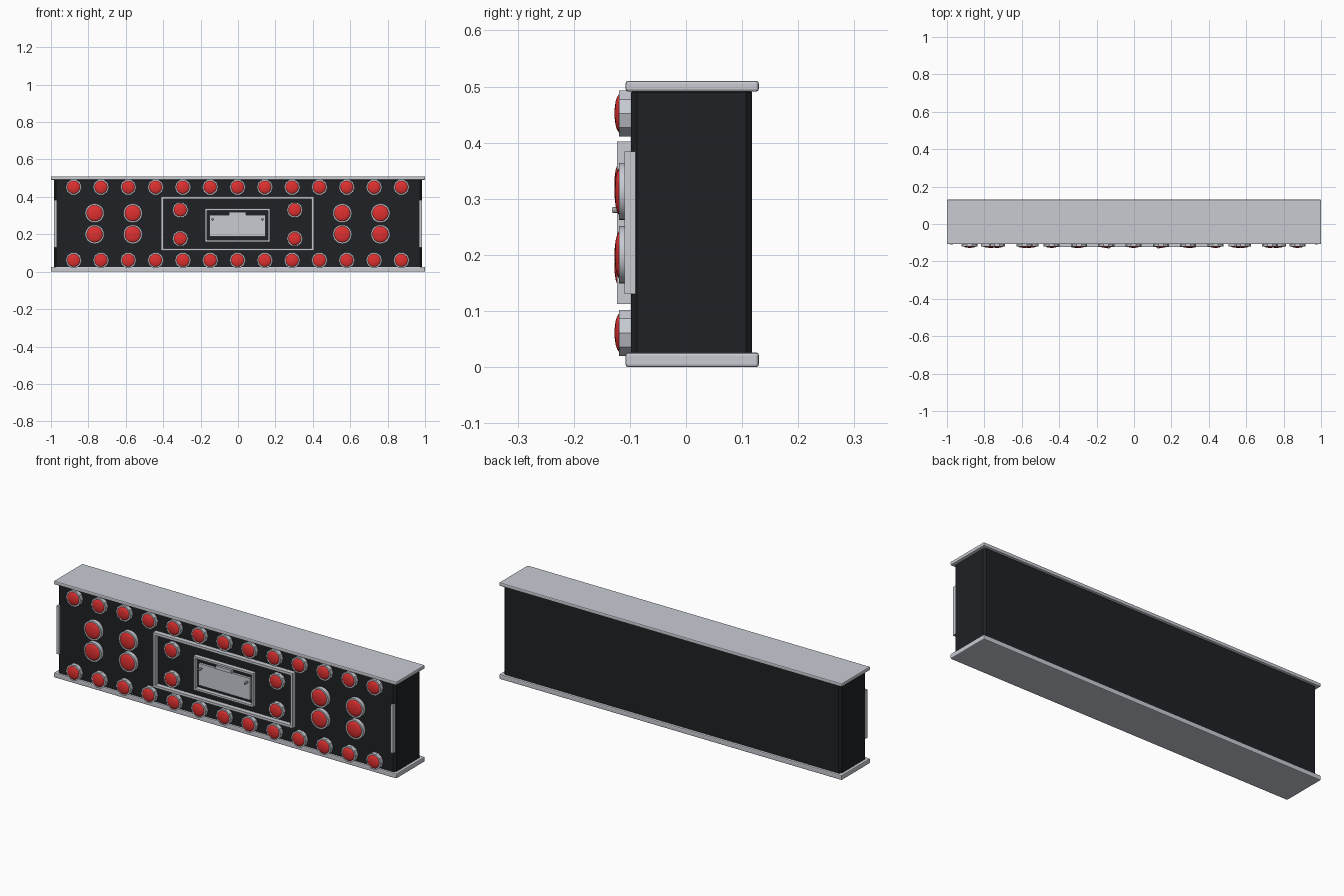
import bpy, math

if "Cube" in bpy.data.objects:
    bpy.data.objects.remove(bpy.data.objects["Cube"])

CX = -0.0025  # centre of the light pattern


def mat(name, col):
    m = bpy.data.materials.new(name)
    m.diffuse_color = col
    m.use_nodes = True
    m.node_tree.nodes["Principled BSDF"].inputs["Base Color"].default_value = m.diffuse_color
    return m


BLACK = mat("black_paint", (0.013, 0.015, 0.018, 1))
RED = mat("red_lens", (0.75, 0.03, 0.03, 1))
STEEL = mat("light_steel", (0.58, 0.6, 0.65, 1))


def box(name, x0, x1, y0, y1, z0, z1, m=STEEL, bevel=0.0, segs=1):
    bpy.ops.mesh.primitive_cube_add(size=1, location=((x0 + x1) / 2, (y0 + y1) / 2, (z0 + z1) / 2))
    o = bpy.context.object
    o.name = name
    o.scale = (x1 - x0, y1 - y0, z1 - z0)
    bpy.ops.object.transform_apply(location=False, rotation=False, scale=True)
    o.data.materials.append(m)
    if bevel:
        b = o.modifiers.new("bevel", 'BEVEL')
        b.width, b.segments = bevel, segs
    return o


def revolve(name, profile, x, z, sides, m, smooth=False):
    """Spin (radius, y) points around the y axis through x, z."""
    verts, faces = [], []
    for r, y in profile:
        for i in range(sides):
            a = 2 * math.pi * i / sides
            verts.append((r * math.cos(a), y, r * math.sin(a)))
    for k in range(len(profile) - 1):
        for i in range(sides):
            j = (i + 1) % sides
            faces.append((k * sides + i, k * sides + j, (k + 1) * sides + j, (k + 1) * sides + i))
    faces.append(tuple(range(len(verts) - sides, len(verts))))
    faces.append(tuple(reversed(range(sides))))
    me = bpy.data.meshes.new(name)
    me.from_pydata(verts, [], faces)
    me.update()
    o = bpy.data.objects.new(name, me)
    o.location = (x, 0, z)
    bpy.context.collection.objects.link(o)
    me.materials.append(m)
    if smooth:
        bpy.ops.object.select_all(action='DESELECT')
        o.select_set(True)
        bpy.context.view_layer.objects.active = o
        bpy.ops.object.shade_smooth_by_angle(angle=math.radians(40))
    return o


def lamp(name, x, z, r, lens_r, sides, smooth=False):
    # bezel cup and shallow domed lens
    revolve(name + "_bezel", [(r, -0.097), (r, -0.119), (lens_r, -0.119), (lens_r, -0.116)],
            x, z, sides, STEEL, smooth)
    dome = [(lens_r * math.cos(t), -0.117 - 0.0105 * math.sin(t))
            for t in [math.pi / 2 * k / 5 * 0.96 for k in range(6)]]
    revolve(name + "_lens", dome, x, z, 20, RED, True)


def frame(name, hw, z0, z1, t, y0, y1):
    """Rectangular trim as one mitred ring."""
    zc, hh = (z0 + z1) / 2, (z1 - z0) / 2
    corners = [(-1, -1), (1, -1), (1, 1), (-1, 1)]
    verts = [(CX + sx * (hw - d), y, zc + sz * (hh - d))
             for d, y in ((0, y1), (0, y0), (t, y0), (t, y1)) for sx, sz in corners]
    faces = []
    for k in range(4):
        for i in range(4):
            j, n = (i + 1) % 4, (k + 1) % 4
            faces.append((k * 4 + i, k * 4 + j, n * 4 + j, n * 4 + i))
    me = bpy.data.meshes.new(name)
    me.from_pydata(verts, [], faces)
    o = bpy.data.objects.new(name, me)
    bpy.context.collection.objects.link(o)
    me.materials.append(STEEL)


# Cabinet and its top and bottom plates
box("cabinet", -0.985, 0.985, -0.098, 0.118, 0.01, 0.5, BLACK, 0.011)
box("top_plate", -1, 1, -0.108, 0.13, 0.491, 0.51, STEEL, 0.005, 2)
box("bottom_plate", -1, 1, -0.108, 0.13, 0.0, 0.026, STEEL, 0.005, 2)

# Vertical strips at the front corners
for s, n in ((-1, "left"), (1, "right")):
    box(n + "_strip", s * 0.975 - 0.008, s * 0.975 + 0.008, -0.11, -0.09, 0.13, 0.384)

# Rows of small lamps
for z, n in ((0.061, "bottom"), (0.452, "top")):
    for i in range(13):
        lamp(f"{n}_lamp_{i}", CX + (i - 6) * 0.146, z, 0.043, 0.035, 10)

# Large side lamps and small panel lamps
for s in (-1, 1):
    for x in (0.56, 0.764):
        for z in (0.313, 0.2):
            lamp("large_lamp", CX + s * x, z, 0.051, 0.043, 32, True)
    for z in (0.33, 0.177):
        lamp("panel_lamp", CX + s * 0.306, z, 0.043, 0.035, 10)

# Central panel frames, nameplate, clip and screws
frame("outer_frame", 0.408, 0.112, 0.402, 0.013, -0.123, -0.097)
frame("inner_frame", 0.174, 0.16, 0.338, 0.01, -0.12, -0.097)
box("plate", CX - 0.15, CX + 0.15, -0.11, -0.097, 0.187, 0.302)
box("plate_clip", CX - 0.045, CX + 0.045, -0.118, -0.097, 0.303, 0.32)
for s in (-1, 1):
    revolve("plate_screw", [(0.006, -0.108), (0.006, -0.129), (0.004, -0.132)], CX + s * 0.134, 0.28, 10, STEEL)
